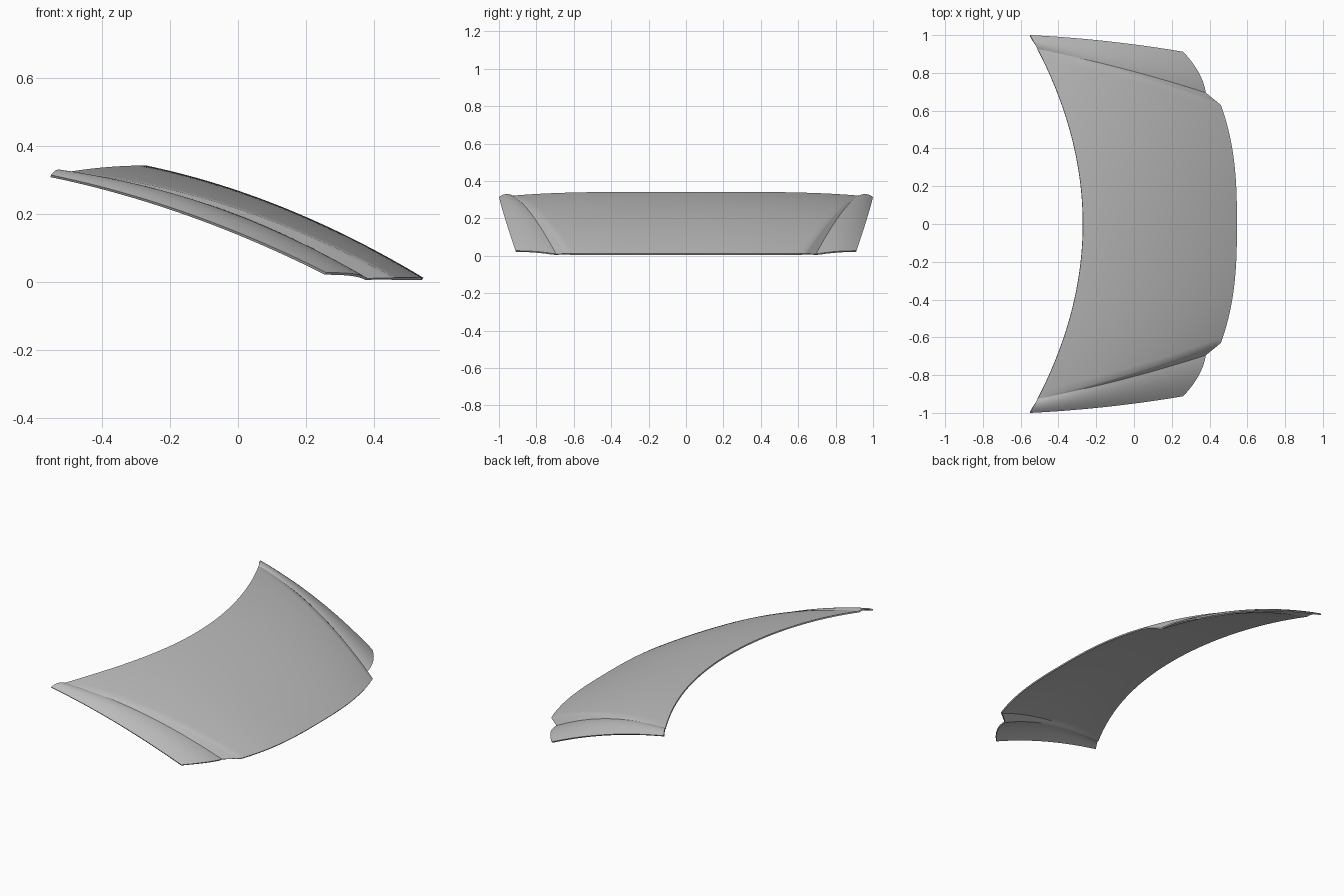
import bpy, bmesh, math
from mathutils import Vector

cube = bpy.data.objects.get("Cube")
if cube:
    bpy.data.objects.remove(cube, do_unlink=True)

ROWS = 32          # steps from rear edge to front edge
CENTRE, STRIP, FLANGE = 20, 4, 10


def mix(a, b, t):
    return a + (b - a) * t


def rear_edge(y):
    # Curved rear edge, dipping toward the corners
    return Vector((-0.27 - 0.28 * y * y, y, 0.342 - 0.028 * y ** 4))


def run(rear, front, rise, bow, s):
    # Arched line from rear point to front point
    p = rear.lerp(front, s)
    arch = 4 * s * (1 - s)
    return p + Vector((0, bow * arch, rise * arch))


def centre_point(t, s):
    front = Vector((0.545 - 0.085 * t ** 2.7, 0.63 * t, 0.012))
    return run(rear_edge(0.92 * t), front, mix(0.04, 0.055, t * t), 0.02 * t, s)


def valley_point(s):
    return run(rear_edge(0.925), Vector((0.38, 0.695, 0.01)), 0.054, 0.014, s)


def strip_point(t, s):
    # Steep step between the raised centre and the side flange
    p = centre_point(1, s).lerp(valley_point(s), t)
    return p


def flange_point(t, s):
    edge = run(rear_edge(1.0), Vector((0.26, 0.912, 0.027)), 0.03, 0.012, s)
    p = valley_point(s).lerp(edge, t)
    arch = 4 * t * (1 - t)
    p.x += 0.022 * arch * s
    p.z += 0.012 * arch * (1 - 0.6 * s)
    return p


# Columns of the half panel, from the middle to the side
columns = [(centre_point, i / CENTRE) for i in range(CENTRE + 1)]
columns += [(strip_point, i / STRIP) for i in range(1, STRIP + 1)]
columns += [(flange_point, i / FLANGE) for i in range(1, FLANGE + 1)]

bm = bmesh.new()
grid = [[bm.verts.new(f(t, r / ROWS)) for r in range(ROWS + 1)] for f, t in columns]
for a, b in zip(grid, grid[1:]):
    for r in range(ROWS):
        bm.faces.new((a[r], a[r + 1], b[r + 1], b[r]))

# Mirror to the other side and weld the middle seam
copy = bmesh.ops.duplicate(bm, geom=bm.verts[:] + bm.edges[:] + bm.faces[:])["geom"]
for v in (g for g in copy if isinstance(g, bmesh.types.BMVert)):
    v.co.y = -v.co.y
bmesh.ops.reverse_faces(bm, faces=[g for g in copy if isinstance(g, bmesh.types.BMFace)])
bmesh.ops.remove_doubles(bm, verts=bm.verts[:], dist=0.0005)
bm.normal_update()

mesh = bpy.data.meshes.new("hood_panel")
bm.to_mesh(mesh)
bm.free()
hood = bpy.data.objects.new("hood_panel", mesh)
bpy.context.collection.objects.link(hood)

# Grey paint
grey = bpy.data.materials.new("grey_paint")
grey.use_nodes = True
colour = (0.5, 0.5, 0.5, 1)
grey.diffuse_color = colour
grey.node_tree.nodes["Principled BSDF"].inputs["Base Color"].default_value = colour
mesh.materials.append(grey)

# Thin sheet, smooth with sharp rims
shell = hood.modifiers.new("sheet_thickness", "SOLIDIFY")
shell.thickness = 0.008
shell.offset = -1
bpy.context.view_layer.objects.active = hood
hood.select_set(True)
bpy.ops.object.modifier_apply(modifier=shell.name)
bpy.ops.object.shade_smooth_by_angle(angle=math.radians(35))
